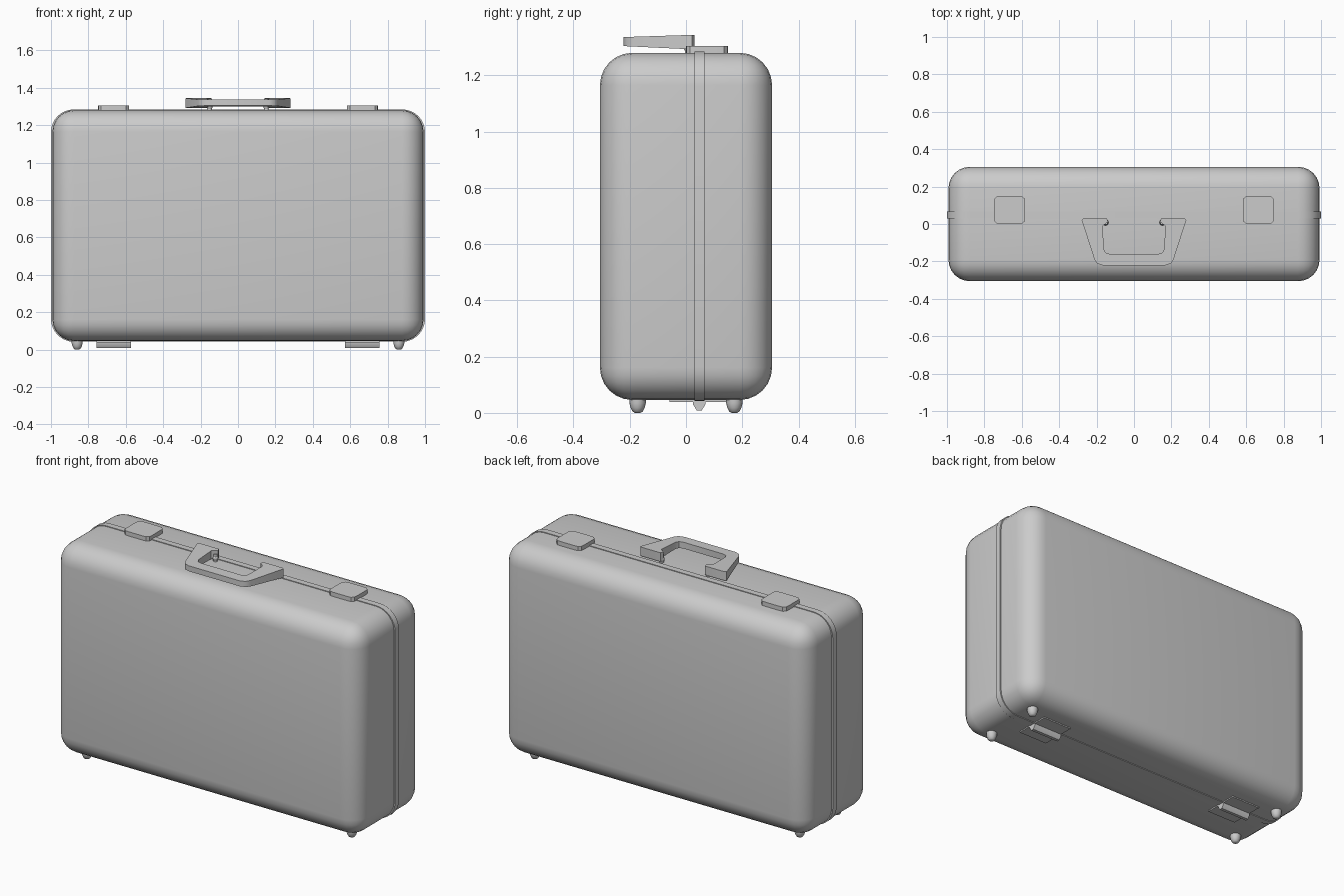
import bpy
import bmesh
import math
from mathutils import Vector

if "Cube" in bpy.data.objects:
    bpy.data.objects.remove(bpy.data.objects["Cube"])

grey = bpy.data.materials.new("plain grey")
grey.use_nodes = True
COLOUR = (0.6, 0.6, 0.6, 1)
grey.diffuse_color = COLOUR
grey.node_tree.nodes["Principled BSDF"].inputs["Base Color"].default_value = COLOUR


def finish(name, bm, angle=35):
    """Turn a bmesh into a smooth-shaded object with sharp edges kept."""
    bmesh.ops.recalc_face_normals(bm, faces=bm.faces)
    mesh = bpy.data.meshes.new(name)
    bm.to_mesh(mesh)
    bm.free()
    mesh.materials.append(grey)
    ob = bpy.data.objects.new(name, mesh)
    bpy.context.collection.objects.link(ob)
    bpy.ops.object.select_all(action="DESELECT")
    ob.select_set(True)
    bpy.context.view_layer.objects.active = ob
    bpy.ops.object.shade_smooth_by_angle(angle=math.radians(angle))
    return ob


def box(lo, hi):
    bm = bmesh.new()
    bmesh.ops.create_cube(bm, size=1)
    lo, hi = Vector(lo), Vector(hi)
    for v in bm.verts:
        v.co = (lo + hi) / 2 + v.co * (hi - lo)
    return bm


def bevel(bm, edges, width, segments):
    bmesh.ops.bevel(bm, geom=edges, offset=width, segments=segments,
                    profile=0.5, affect="EDGES")


def along(edge, axis):
    d = edge.verts[0].co - edge.verts[1].co
    return abs(d[axis]) > 0.99 * d.length


def prism(points, z0, z1):
    """Extrude a plan outline upwards."""
    bm = bmesh.new()
    face = bm.faces.new([bm.verts.new((x, y, z0)) for x, y in points])
    out = bmesh.ops.extrude_face_region(bm, geom=[face])["geom"]
    for v in out:
        if isinstance(v, bmesh.types.BMVert):
            v.co.z = z1
    return bm


# Rounded shell
bm = box((-0.992, -0.306, 0.046), (0.992, 0.306, 1.28))
bevel(bm, bm.edges[:], 0.115, 6)
finish("case_shell", bm)

# Closing band around the shell, rounded only in the front outline
bm = box((-1, 0.03, 0.042), (1, 0.066, 1.284))
bevel(bm, [e for e in bm.edges if along(e, 1)], 0.122, 8)
finish("closing_band", bm)

# Handle: half outline in plan, mirrored, with softened edges
half = [(0.15, 0.0), (0.138, 0.012), (0.146, 0.03), (0.27, 0.03), (0.28, 0.022),
        (0.212, -0.188), (0.197, -0.211), (0.165, -0.222)]
inner = [(0.13, -0.16), (0.152, -0.153), (0.162, -0.135), (0.167, -0.01)]
right_half = half[1:] 
loop = right_half + [(-x, y) for x, y in reversed(right_half)]
loop += [(-x, y) for x, y in reversed(inner)] + inner
bm = prism(loop, 0, 1)
for v in bm.verts:
    t = (v.co.y + 0.222) / 0.252
    low, high = 1.304 - 0.012 * t, 1.336 + 0.008 * t
    v.co.z = low + (high - low) * v.co.z
rim = [e for e in bm.edges if abs(e.calc_face_angle(0)) > 1.2
       and any(len(f.verts) > 4 for f in e.link_faces)]
bevel(bm, rim, 0.010, 3)
finish("handle", bm, 40)

for side, label in ((1, "left"), (-1, "right")):
    # Handle pivot: short post with a ball tip
    bm = bmesh.new()
    bmesh.ops.create_cone(bm, cap_ends=True, segments=12, radius1=0.012, radius2=0.012, depth=0.05)
    bmesh.ops.create_uvsphere(bm, u_segments=12, v_segments=6, radius=0.016)
    for v in bm.verts:
        v.co += Vector((side * 0.152, 0.008, 1.298))
    finish(label + "_handle_post", bm)

    # Latch: plate with gently bowed sides
    bm = bmesh.new()
    outline = []
    for i in range(32):
        a = math.tau * (i + 0.5) / 32
        c, s = math.cos(a), math.sin(a)
        r = (c ** 8 + s ** 8) ** -0.125
        outline.append((side * 0.665 + 0.083 * c * r, 0.075 + 0.075 * s * r))
    bm.free()
    bm = prism(outline, 1.27, 1.305)
    finish(label + "_latch", bm)

    # Hinge: tapering knuckle under the band and a thin leaf
    bm = box((side * 0.665 - 0.092, -0.058, 0.039), (side * 0.665 + 0.092, 0.148, 0.047))
    finish(label + "_hinge_leaf", bm)
    bm = bmesh.new()
    section = [(-0.022, 0.042), (-0.022, 0.03), (-0.009, 0.009), (0.009, 0.009),
               (0.022, 0.03), (0.022, 0.042)]
    ends = [[bm.verts.new((side * 0.665 + dx, 0.047 + y, z)) for y, z in section]
            for dx in (-0.092, 0.092)]
    bm.faces.new(ends[0])
    bm.faces.new(ends[1])
    for i in range(len(section)):
        j = (i + 1) % len(section)
        bm.faces.new((ends[0][i], ends[0][j], ends[1][j], ends[1][i]))
    finish(label + "_hinge_knuckle", bm)

    # Feet: turned studs with rounded tips
    for y, place in ((-0.172, "front"), (0.172, "back")):
        bm = bmesh.new()
        rings = []
        for r, z in ((0.029, 0.055), (0.029, 0.034), (0.025, 0.018), (0.018, 0.005), (0.01, 0)):
            rings.append([bm.verts.new((side * 0.86 + r * math.cos(math.tau * i / 16),
                                        y + r * math.sin(math.tau * i / 16), z))
                          for i in range(16)])
        for a, b in zip(rings, rings[1:]):
            for i in range(16):
                j = (i + 1) % 16
                bm.faces.new((a[i], a[j], b[j], b[i]))
        bm.faces.new(rings[0])
        bm.faces.new(rings[-1])
        finish(f"{place}_{label}_foot", bm, 50)
